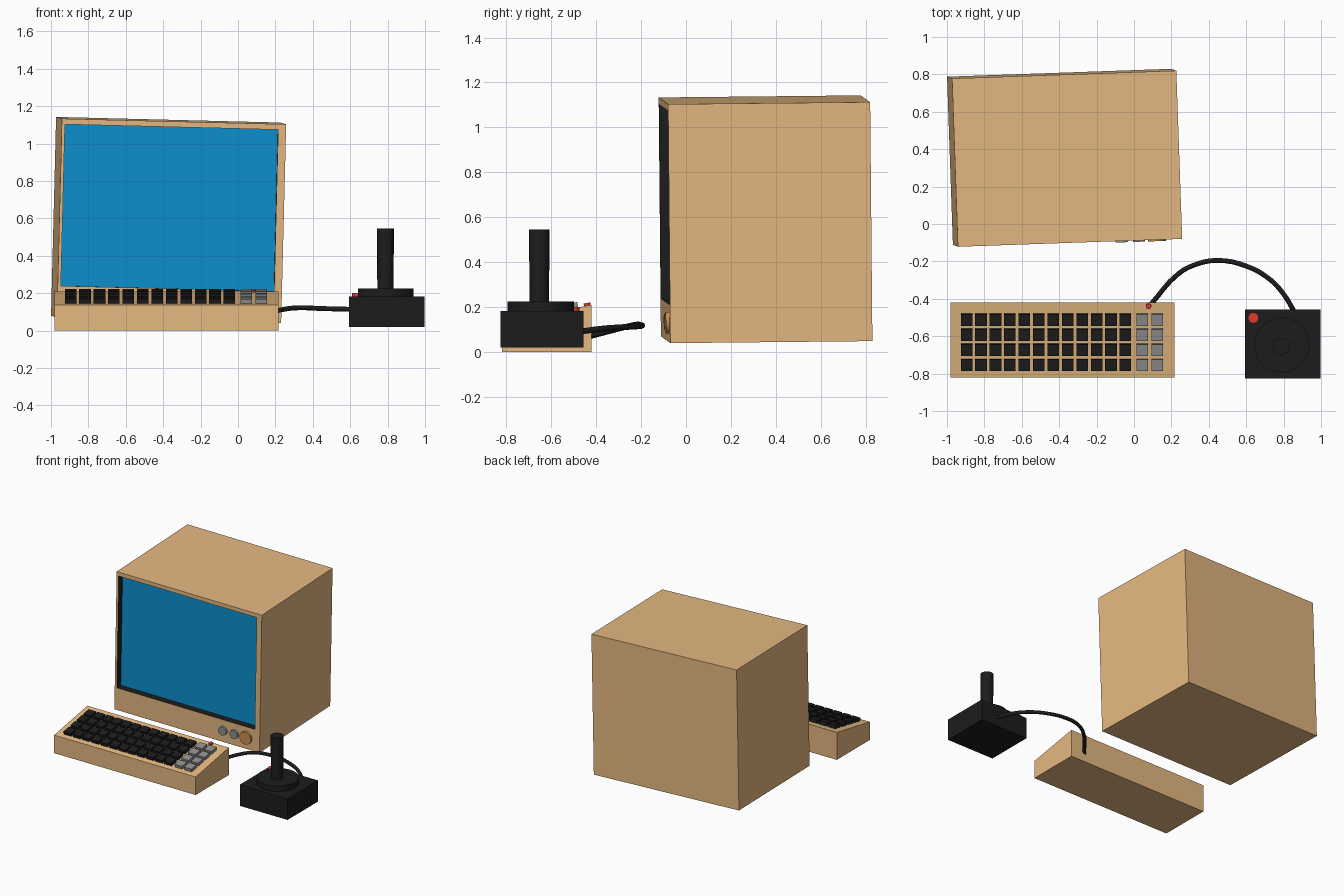
import bpy, bmesh
from mathutils import Matrix, Vector
from math import radians, atan2

if "Cube" in bpy.data.objects:
    bpy.data.objects.remove(bpy.data.objects["Cube"])


def mat(name, r, g, b):
    m = bpy.data.materials.new(name)
    m.diffuse_color = (r, g, b, 1)
    m.use_nodes = True
    m.node_tree.nodes["Principled BSDF"].inputs["Base Color"].default_value = m.diffuse_color
    return m


TAN = mat("tan_plastic", 0.78, 0.48, 0.22)
BLACK = mat("black_plastic", 0.012, 0.012, 0.012)
BLUE = mat("screen_blue", 0.004, 0.28, 0.62)
GREY = mat("grey_plastic", 0.28, 0.28, 0.28)
RED = mat("red_plastic", 0.7, 0.045, 0.03)
ORANGE = mat("orange_plastic", 0.6, 0.27, 0.07)


def finish(name, bm, mats, matrix=Matrix(), smooth=False):
    bmesh.ops.recalc_face_normals(bm, faces=bm.faces)
    me = bpy.data.meshes.new(name)
    bm.to_mesh(me)
    bm.free()
    for m in mats:
        me.materials.append(m)
    ob = bpy.data.objects.new(name, me)
    bpy.context.collection.objects.link(ob)
    ob.matrix_world = matrix
    if smooth:
        bpy.context.view_layer.objects.active = ob
        ob.select_set(True)
        bpy.ops.object.shade_smooth_by_angle(angle=radians(35))
        ob.select_set(False)
    return ob


def add_box(bm, lo, hi):
    lo, hi = Vector(lo), Vector(hi)
    m = Matrix.Translation((lo + hi) / 2) @ Matrix.Diagonal((*(hi - lo), 1))
    bmesh.ops.create_cube(bm, size=1, matrix=m)


def box(name, lo, hi, m, matrix=Matrix()):
    bm = bmesh.new()
    add_box(bm, lo, hi)
    return finish(name, bm, [m], matrix)


def cylinder(name, r1, r2, depth, m, matrix, sides=24):
    # base sits at the matrix origin, axis along local z
    bm = bmesh.new()
    bmesh.ops.create_cone(bm, cap_ends=True, segments=sides, radius1=r1, radius2=r2,
                          depth=depth, matrix=Matrix.Translation((0, 0, depth / 2)))
    return finish(name, bm, [m], matrix, True)


# Monitor frame: slightly turned and tilted
ax = Vector((1.198, 0.042, -0.03)).normalized()
az = Vector((0.026, -0.010, 1.063))
az = (az - ax * az.dot(ax)).normalized()
ay = az.cross(ax)
MON = Matrix.Translation((-0.371, 0.354, 0.591)) @ Matrix((ax, ay, az)).transposed().to_4x4()
W, D, H = 0.6, 0.45, 0.532

# Monitor case with a recessed opening
X0, X1, Z0, Z1 = -0.583, 0.558, -0.362, 0.502
bm = bmesh.new()
add_box(bm, (-W, -D, -H), (W, D, H))
bm.normal_update()
front = next(f for f in bm.faces if f.normal.y < -0.9)
bmesh.ops.inset_individual(bm, faces=[front], thickness=0.05)
for v in front.verts:
    v.co.x = X0 if v.co.x < 0 else X1
    v.co.z = Z0 if v.co.z < 0 else Z1
new = bmesh.ops.extrude_discrete_faces(bm, faces=[front])["faces"][0]
for v in new.verts:
    v.co.y += 0.055
new.material_index = 1
for e in new.edges:
    for f in e.link_faces:
        f.material_index = 1
finish("monitor_case", bm, [TAN, BLACK], MON)
box("screen", (X0, -D + 0.05, Z0), (X1, -D + 0.06, Z1), BLUE, MON)

# Monitor knobs
for i, (x, r, m) in enumerate([(0.30, 0.033, GREY), (0.393, 0.033, GREY), (0.49, 0.048, ORANGE)]):
    cylinder(f"knob_{i + 1}", r, r, 0.022, m,
             MON @ Matrix.Translation((x, -D + 0.005, -0.443)) @ Matrix.Rotation(radians(90), 4, 'X'))

# Keyboard case: wedge
KY0, KY1, KZ0, KZ1 = -0.82, -0.42, 0.138, 0.21
bm = bmesh.new()
add_box(bm, (-0.982, KY0, 0), (0.216, KY1, KZ1))
for v in bm.verts:
    if v.co.y < -0.6 and v.co.z > 0.1:
        v.co.z = KZ0
finish("keyboard_case", bm, [TAN])
slope = atan2(KZ1 - KZ0, KY1 - KY0)


def deck(x, y):
    z = KZ0 + (y - KY0) * (KZ1 - KZ0) / (KY1 - KY0)
    return Matrix.Translation((x, y, z)) @ Matrix.Rotation(slope, 4, 'X')


# Keys in four rows
def keys(name, xs, m):
    bm = bmesh.new()
    for row in range(4):
        for x in xs:
            part = bmesh.new()
            add_box(part, (-0.031, -0.031, -0.005), (0.031, 0.031, 0.024))
            part.transform(deck(x, -0.751 + row * 0.0803))
            tmp = bpy.data.meshes.new("key")
            part.to_mesh(tmp)
            part.free()
            bm.from_mesh(tmp)
            bpy.data.meshes.remove(tmp)
    finish(name, bm, [m])


keys("main_keys", [-0.895 + i * 0.0772 for i in range(12)], BLACK)
keys("number_keys", [0.045, 0.125], GREY)
cylinder("power_light", 0.015, 0.015, 0.012, RED, deck(0.078, -0.439), 16)

# Joystick
T = Matrix.Translation
box("joystick_base", (0.593, -0.825, 0.02), (0.997, -0.457, 0.182), BLACK)
cylinder("joystick_collar", 0.148, 0.148, 0.045, BLACK, T((0.79, -0.647, 0.18)), 24)
cylinder("joystick_stick", 0.043, 0.046, 0.325, BLACK, T((0.788, -0.653, 0.22)), 16)
cylinder("fire_button", 0.029, 0.029, 0.02, RED, T((0.638, -0.502, 0.18)), 20)

# Cable from keyboard to joystick
path = [(0.09, -0.43, 0.07), (0.235, -0.268, 0.112), (0.32, -0.22, 0.122), (0.446, -0.195, 0.118),
        (0.60, -0.225, 0.114), (0.725, -0.295, 0.11), (0.80, -0.375, 0.104), (0.855, -0.465, 0.092)]
cu = bpy.data.curves.new("cable", 'CURVE')
cu.dimensions = '3D'
cu.bevel_depth = 0.013
cu.bevel_resolution = 2
cu.use_fill_caps = True
cu.resolution_u = 4
sp = cu.splines.new('BEZIER')
sp.bezier_points.add(len(path) - 1)
for p, co in zip(sp.bezier_points, path):
    p.co = co
    p.handle_left_type = p.handle_right_type = 'AUTO'
cu.materials.append(BLACK)
bpy.context.collection.objects.link(bpy.data.objects.new("cable", cu))
